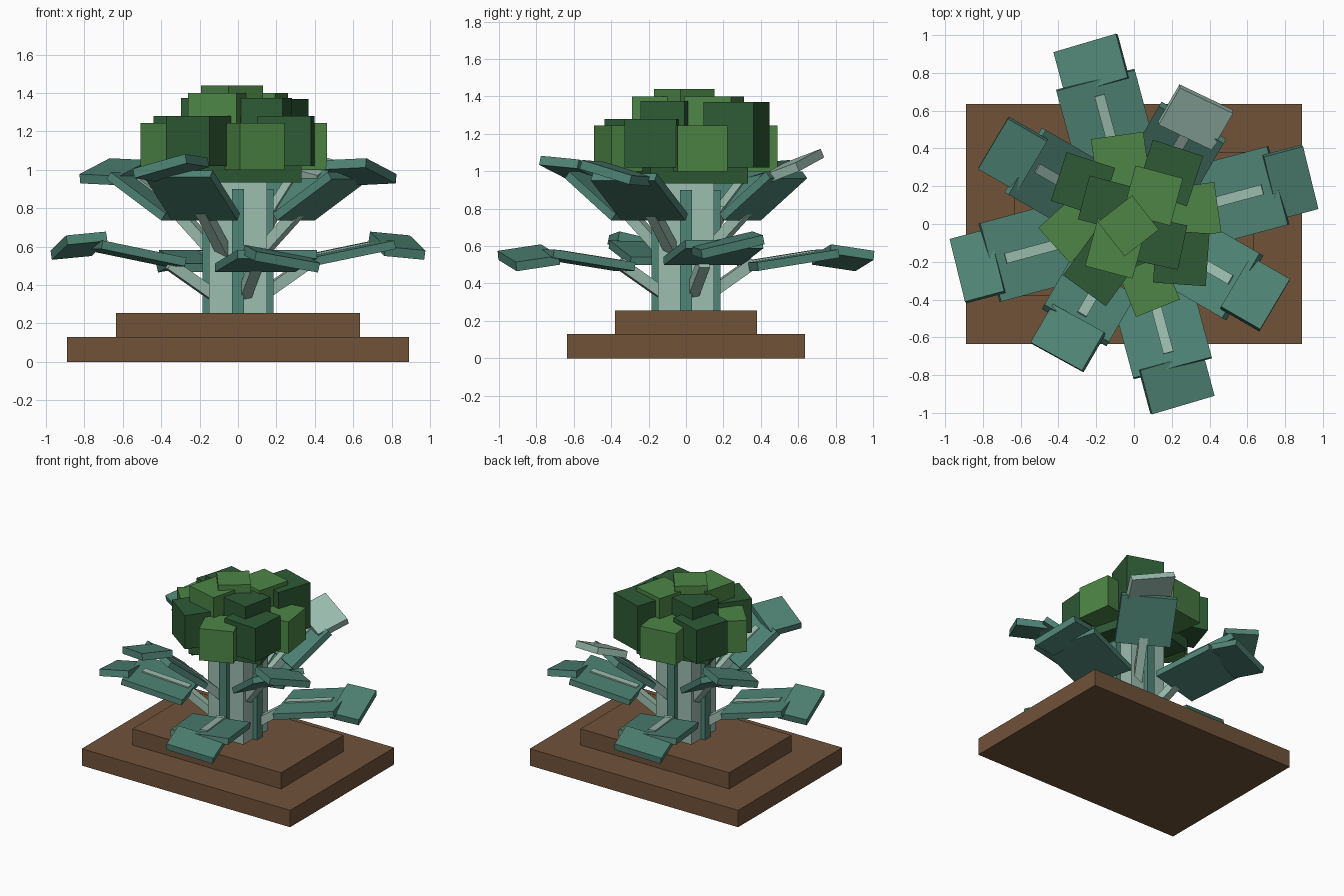
import bpy
from math import radians, cos, sin
from mathutils import Vector, Matrix

cube = bpy.data.objects.get("Cube")
if cube:
    bpy.data.objects.remove(cube, do_unlink=True)


def material(name, rgb):
    """Flat material from 0-255 display colour, converted to linear."""
    col = [((c / 255 + 0.055) / 1.055) ** 2.4 for c in rgb] + [1]
    m = bpy.data.materials.new(name)
    m.use_nodes = True
    m.diffuse_color = col
    m.node_tree.nodes["Principled BSDF"].inputs["Base Color"].default_value = col
    return m


SOIL = material("soil brown", (112, 82, 57))
LEAF = material("leaf teal", (80, 133, 118))
PALE = material("pale stalk", (156, 189, 176))
LIGHT = material("light green", (77, 133, 70))
DARK = material("dark green", (46, 90, 53))


def box(name, size, matrix, mat):
    """Box of a given size, placed by a matrix baked into its mesh."""
    bpy.ops.mesh.primitive_cube_add(size=1)
    ob = bpy.context.object
    ob.name = ob.data.name = name
    ob.data.transform(matrix @ Matrix.Diagonal((*size, 1)))
    ob.data.materials.append(mat)
    return ob


def block(name, x, y, z0, z1, sx, sy, turn, mat):
    """Upright box between two heights, turned about z."""
    m = Matrix.Translation((x, y, (z0 + z1) / 2)) @ Matrix.Rotation(radians(turn), 4, 'Z')
    return box(name, (sx, sy, z1 - z0), m, mat)


def plate(name, azimuth, start, end, width, thick, mat, roll=0, lift=0):
    """Slab running outwards between two (radius, height) points."""
    a = radians(azimuth)
    out, left = Vector((cos(a), sin(a), 0)), Vector((-sin(a), cos(a), 0))
    p, q = (out * r + Vector((0, 0, h)) for r, h in (start, end))
    along = (q - p).normalized()
    frame = Matrix((along, left, along.cross(left))).transposed().to_4x4()
    centre = (p + q) / 2 + along.cross(left) * lift
    m = Matrix.Translation(centre) @ frame @ Matrix.Rotation(radians(roll), 4, 'X')
    return box(name, ((q - p).length, width, thick), m, mat)


# Stepped soil bed
block("soil_base", 0, 0, 0, 0.13, 1.78, 1.27, 0, SOIL)
block("soil_mound", 0, 0, 0.13, 0.255, 1.27, 0.76, 0, SOIL)

# Stalk with crossing ribs
block("stalk", 0, 0, 0.25, 1.0, 0.3, 0.3, 0, PALE)
block("stalk_rib_x", 0, 0, 0.25, 0.9, 0.37, 0.065, 0, LEAF)
block("stalk_rib_y", 0, 0, 0.25, 0.9, 0.065, 0.37, 0, LEAF)


def leaf(name, azimuth, stem, main, tip, widths, roll, tip_mat=LEAF):
    """Stem, leaf blade, raised midrib and rolled tip."""
    plate(name + "_stem", azimuth, *stem, 0.06, 0.06, PALE)
    plate(name + "_blade", azimuth, *main, widths[0], 0.045, LEAF)
    a, b = (Vector(p) for p in main)
    plate(name + "_midrib", azimuth, a.lerp(b, 0.05), a.lerp(b, 0.82),
          0.055, 0.02, PALE, lift=0.022)
    plate(name + "_tip", azimuth, *tip, widths[1], 0.05, tip_mat, roll)


# Lower ring of four spreading leaves
low_stem = ((0.12, 0.34), (0.37, 0.51))
for az in (15, 195):
    leaf(f"lower_leaf_{az}", az, low_stem, ((0.34, 0.52), (0.79, 0.61)),
         ((0.75, 0.615), (0.965, 0.595)), (0.43, 0.35), 13)
for az in (105, 285):
    leaf(f"lower_leaf_{az}", az, low_stem, ((0.34, 0.49), (0.79, 0.56)),
         ((0.75, 0.555), (0.99, 0.52)), (0.43, 0.35), -10)

# Upper ring of four raised leaves
high_stem = ((0.12, 0.55), (0.37, 0.79))
for az in (150, 330):
    leaf(f"upper_leaf_{az}", az, high_stem, ((0.335, 0.755), (0.665, 0.97)),
         ((0.62, 0.985), (0.86, 0.995)), (0.395, 0.32), -15)
for az, tip, mat in ((60, ((0.54, 0.985), (0.765, 1.06)), PALE),
                     (240, ((0.58, 1.0), (0.815, 1.02)), LEAF)):
    leaf(f"upper_leaf_{az}", az, high_stem, ((0.335, 0.755), (0.62, 0.98)),
         tip, (0.395, 0.32), 14, mat)

# Crown core
block("crown_core", 0, 0, 0.935, 1.2, 0.54, 0.54, 15, DARK)

# Florets: x, y, bottom, top, size, turn, colour
florets = [
    (-0.07, 0.33, 1.0, 1.245, 0.28, 8, LIGHT),
    (0.31, 0.07, 1.0, 1.245, 0.27, 8, LIGHT),
    (0.08, -0.33, 1.0, 1.245, 0.25, 22, LIGHT),
    (-0.33, -0.03, 1.0, 1.245, 0.25, 42, LIGHT),
    (-0.27, 0.21, 1.02, 1.28, 0.27, -18, DARK),
    (0.19, 0.27, 1.02, 1.37, 0.28, -18, DARK),
    (0.25, -0.18, 1.02, 1.28, 0.28, -4, DARK),
    (-0.18, -0.24, 1.02, 1.28, 0.28, -36, DARK),
    (0.1, 0.15, 1.2, 1.4, 0.26, -15, LIGHT),
    (-0.1, -0.13, 1.2, 1.4, 0.26, -15, LIGHT),
    (-0.15, 0.11, 1.2, 1.375, 0.24, -15, DARK),
    (0.14, -0.1, 1.2, 1.375, 0.24, -12, DARK),
    (-0.03, -0.01, 1.3, 1.44, 0.23, 38, LIGHT),
]
for i, (x, y, z0, z1, size, turn, mat) in enumerate(florets, 1):
    block(f"floret_{i}", x, y, z0, z1, size, size, turn, mat)
